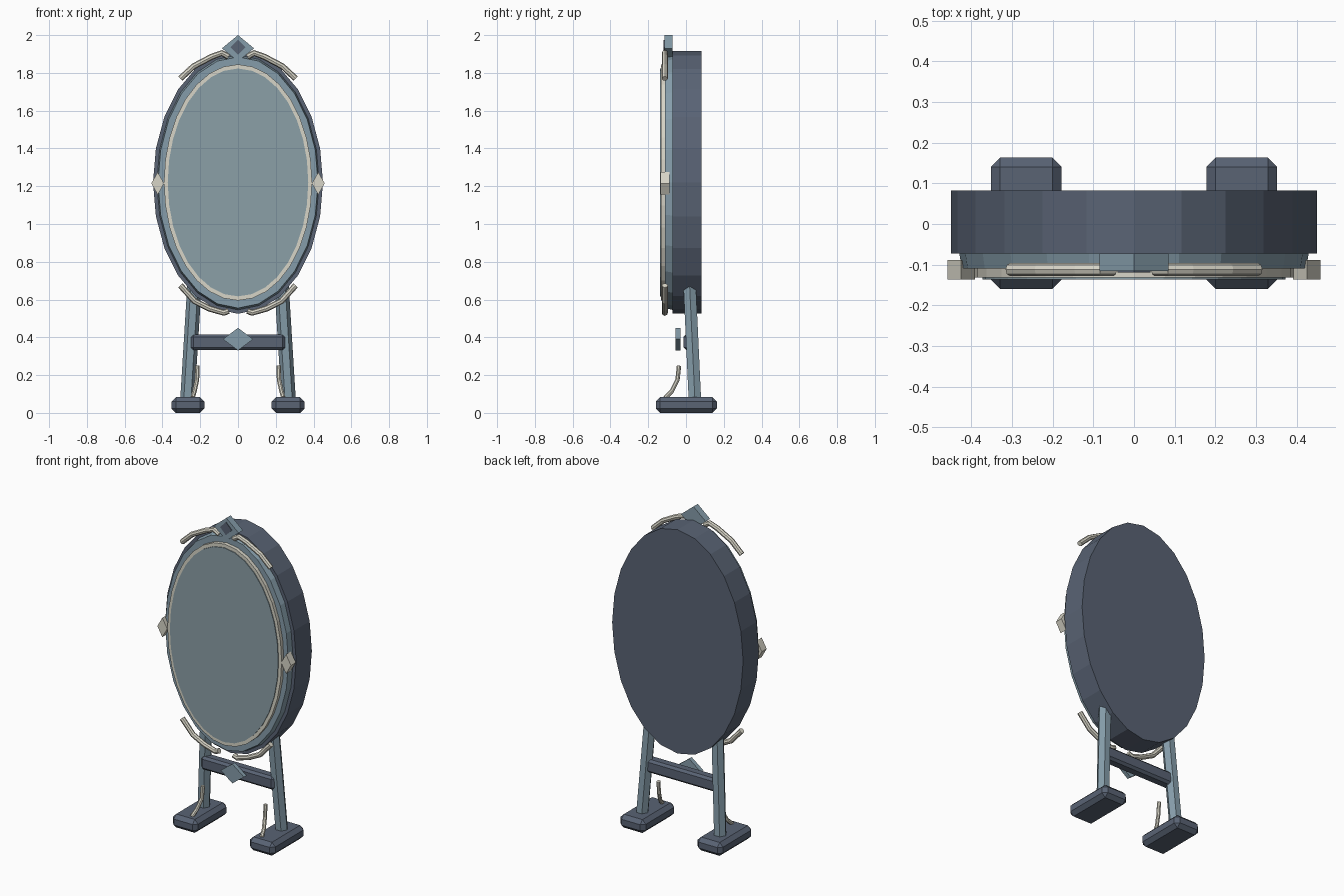
import bpy, bmesh, math
from mathutils import Vector, Matrix

old = bpy.data.objects.get("Cube")
if old:
    bpy.data.objects.remove(old, do_unlink=True)


def material(name, rgb):
    m = bpy.data.materials.new(name)
    m.use_nodes = True
    m.diffuse_color = (*rgb, 1)
    m.node_tree.nodes["Principled BSDF"].inputs["Base Color"].default_value = (*rgb, 1)
    return m


dark = material("dark slate", (0.10, 0.125, 0.175))
steel = material("steel blue", (0.235, 0.335, 0.40))
glass = material("mirror glass", (0.26, 0.35, 0.39))
cream = material("pale cream", (0.68, 0.66, 0.57))

CZ = 1.22  # height of the mirror centre


def finish(name, bm, mat, smooth=False):
    bmesh.ops.recalc_face_normals(bm, faces=bm.faces)
    me = bpy.data.meshes.new(name)
    bm.to_mesh(me)
    bm.free()
    me.materials.append(mat)
    ob = bpy.data.objects.new(name, me)
    bpy.context.collection.objects.link(ob)
    return ob


def prism(name, mat, x, z, rx, rz, y0, y1, sides, front=1.0):
    """Elliptic prism along y; 4 sides make a diamond. front scales the front end."""
    bm = bmesh.new()
    rings = []
    for y, s in ((y0, front), (y1, 1.0)):
        rings.append([bm.verts.new((x + rx * s * math.sin(a), y, z + rz * s * math.cos(a)))
                      for a in (math.tau * i / sides for i in range(sides))])
    bm.faces.new(rings[0])
    bm.faces.new(rings[1])
    for i in range(sides):
        j = (i + 1) % sides
        bm.faces.new((rings[0][i], rings[0][j], rings[1][j], rings[1][i]))
    return finish(name, bm, mat)


def box(name, mat, lo, hi, bevel):
    lo, hi = Vector(lo), Vector(hi)
    bm = bmesh.new()
    bmesh.ops.create_cube(bm, size=1, matrix=Matrix.Translation((lo + hi) / 2)
                          @ Matrix.Diagonal((*(hi - lo), 1)))
    bmesh.ops.bevel(bm, geom=bm.edges[:], offset=bevel, segments=1, affect='EDGES')
    return finish(name, bm, mat)


def leg(name, mat, foot, top, radius):
    """Six-sided post with a horizontal cut at each end."""
    bm = bmesh.new()
    rings = [[bm.verts.new((p[0] + radius * math.cos(k * math.pi / 3),
                            p[1] + radius * math.sin(k * math.pi / 3), p[2]))
              for k in range(6)] for p in (foot, top)]
    bm.faces.new(rings[0])
    bm.faces.new(rings[1])
    for i in range(6):
        j = (i + 1) % 6
        bm.faces.new((rings[0][i], rings[0][j], rings[1][j], rings[1][i]))
    return finish(name, bm, mat)


def tube(name, mat, points, radius):
    cu = bpy.data.curves.new(name, 'CURVE')
    cu.dimensions = '3D'
    cu.bevel_depth = radius
    cu.bevel_resolution = 2
    cu.use_fill_caps = True
    sp = cu.splines.new('POLY')
    sp.points.add(len(points) - 1)
    for p, co in zip(sp.points, points):
        p.co = (*co, 1)
    sp.use_smooth = False
    cu.materials.append(mat)
    ob = bpy.data.objects.new(name, cu)
    bpy.context.collection.objects.link(ob)
    return ob


# Mirror: backing, frame, trim ring and glass
prism("mirror_backing", dark, 0, CZ, 0.45, 0.695, -0.072, 0.082, 24)
prism("mirror_frame", steel, 0, CZ, 0.43, 0.675, -0.11, -0.07, 24, front=0.985)
prism("trim_ring", cream, 0, CZ, 0.392, 0.625, -0.132, -0.10, 32)
prism("mirror_glass", glass, 0, CZ, 0.372, 0.603, -0.137, -0.11, 32)

# Diamond ornaments on the centre line
prism("crest_diamond", steel, 0, 1.93, 0.085, 0.07, -0.115, -0.072, 4)
prism("crest_inlay", dark, 0, 1.935, 0.04, 0.04, -0.119, -0.113, 4)
prism("crossbar_diamond", steel, 0, 0.39, 0.08, 0.06, -0.056, -0.03, 4)

# Crossbar
box("crossbar", dark, (-0.25, -0.014, 0.333), (0.25, 0.055, 0.415), 0.014)

# Mirrored parts
TOP_SCROLL = [(0.05, 1.885), (0.085, 1.905), (0.14, 1.885), (0.235, 1.835), (0.305, 1.77)]
LOW_SCROLL = [(0.05, 0.54), (0.075, 0.53), (0.15, 0.552), (0.23, 0.592), (0.305, 0.675)]
FOOT_SCROLL = [(0.215, -0.037, 0.25), (0.217, -0.045, 0.175),
               (0.23, -0.075, 0.115), (0.24, -0.11, 0.08)]
for s, side in ((1, "left"), (-1, "right")):
    prism(f"{side}_side_diamond", cream, 0.425 * s, 1.215, 0.034, 0.06, -0.136, -0.088, 4)
    xs = sorted((0.178 * s, 0.352 * s))
    box(f"{side}_foot", dark, (xs[0], -0.16, 0), (xs[1], 0.163, 0.083), 0.023)
    leg(f"{side}_leg", steel, (0.268 * s, 0.047, 0.07), (0.228 * s, 0.017, 0.72), 0.038)
    for part, path in (("upper", TOP_SCROLL), ("lower", LOW_SCROLL)):
        tube(f"{side}_{part}_scroll", cream, [(x * s, -0.112, z) for x, z in path], 0.016)
    tube(f"{side}_foot_scroll", cream, [(x * s, y, z) for x, y, z in FOOT_SCROLL], 0.012)
